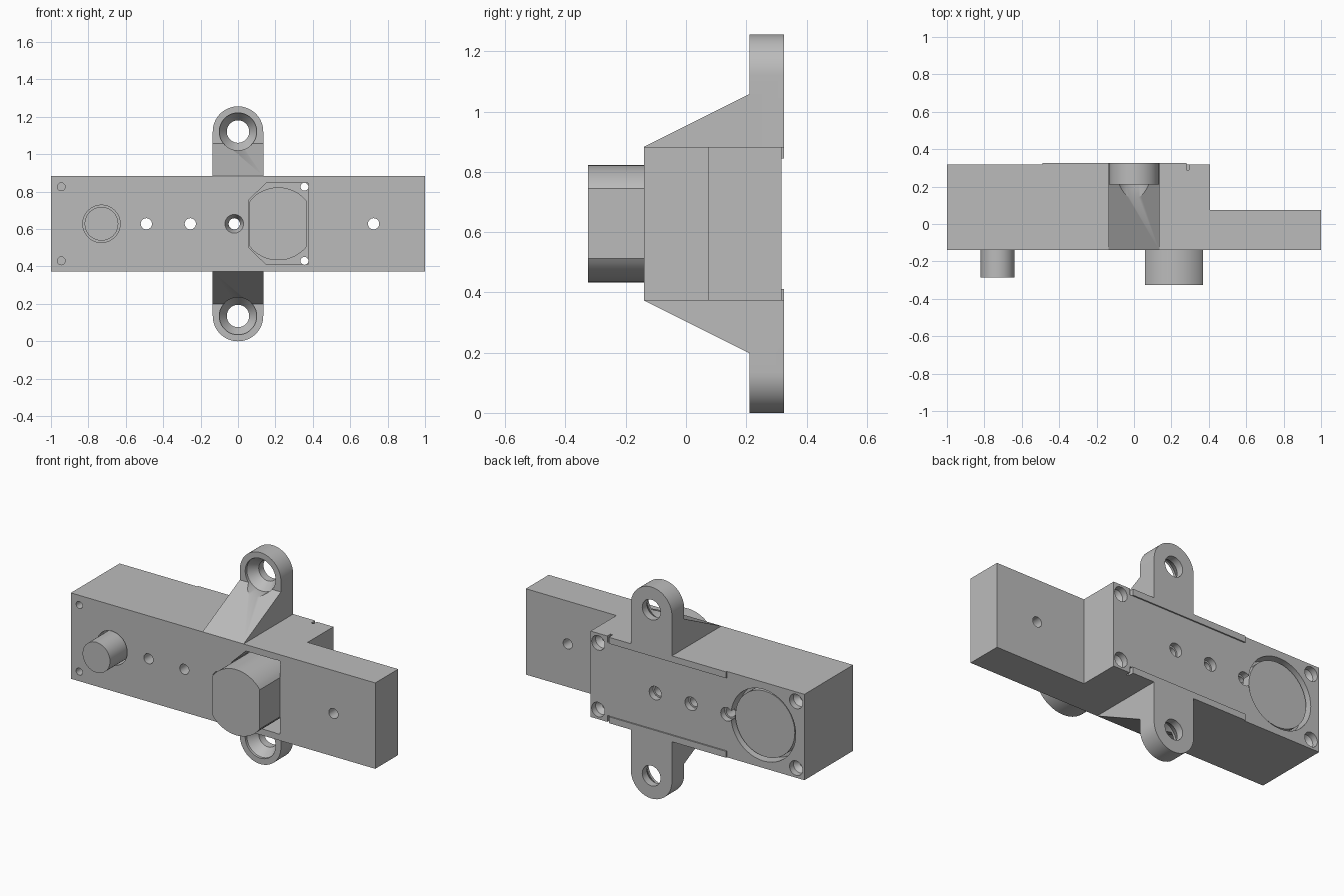
import bpy, bmesh
from math import cos, sin, pi, radians

MID = 0.628          # height of the horizontal symmetry plane
FRONT, BACK = -0.14, 0.317
HALF = 0.255         # half height of the body

cube = bpy.data.objects.get("Cube")
if cube:
    bpy.data.objects.remove(cube, do_unlink=True)

grey = bpy.data.materials.new("plain grey")
grey.use_nodes = True
grey.diffuse_color = (0.5, 0.5, 0.5, 1)
grey.node_tree.nodes["Principled BSDF"].inputs["Base Color"].default_value = (0.5, 0.5, 0.5, 1)


def finish(name, bm):
    bmesh.ops.recalc_face_normals(bm, faces=bm.faces)
    mesh = bpy.data.meshes.new(name)
    bm.to_mesh(mesh)
    bm.free()
    mesh.materials.append(grey)
    ob = bpy.data.objects.new(name, mesh)
    bpy.context.collection.objects.link(ob)
    return ob


def prism(name, points, lo, hi, axis):
    """Extrude a 2D outline along an axis; the outline uses the other two in order."""
    bm = bmesh.new()
    rings = []
    for level in (lo, hi):
        ring = []
        for p in points:
            co = list(p)
            co.insert("xyz".index(axis), level)
            ring.append(bm.verts.new(co))
        rings.append(ring)
        bm.faces.new(ring)
    n = len(points)
    for i in range(n):
        j = (i + 1) % n
        bm.faces.new((rings[0][i], rings[0][j], rings[1][j], rings[1][i]))
    return finish(name, bm)


def box(name, x0, x1, y0, y1, z0, z1):
    return prism(name, [(x0, y0), (x1, y0), (x1, y1), (x0, y1)], z0, z1, "z")


def lathe(name, x, z, profile, n=48):
    """Solid of revolution about the depth axis, from (radius, y) pairs."""
    bm = bmesh.new()
    rings = [[bm.verts.new((x + r * cos(2 * pi * i / n), y, z + r * sin(2 * pi * i / n)))
              for i in range(n)] for r, y in profile]
    bm.faces.new(rings[0])
    bm.faces.new(rings[-1])
    for a, b in zip(rings, rings[1:]):
        for i in range(n):
            j = (i + 1) % n
            bm.faces.new((a[i], a[j], b[j], b[i]))
    return finish(name, bm)


def boolean(target, tool, operation="DIFFERENCE"):
    mod = target.modifiers.new("boolean", "BOOLEAN")
    mod.operation, mod.solver, mod.object = operation, "EXACT", tool
    bpy.context.view_layer.objects.active = target
    bpy.ops.object.modifier_apply(modifier=mod.name)
    bpy.data.objects.remove(tool, do_unlink=True)


def smooth(ob):
    bpy.ops.object.select_all(action="DESELECT")
    ob.select_set(True)
    bpy.context.view_layer.objects.active = ob
    bpy.ops.object.shade_smooth_by_angle(angle=radians(30))


# Main body with the thinner arm
body = prism("body", [(-1, FRONT), (1, FRONT), (1, 0.075), (0.405, 0.075),
                      (0.405, BACK), (-1, BACK)], MID - HALF, MID + HALF, "z")

# Pocket for the large knob
boolean(body, prism("pocket_cutter", [(0.055, MID - 0.125), (0.15, MID - 0.217), (0.375, MID - 0.217),
                                      (0.375, MID + 0.217), (0.15, MID + 0.217), (0.055, MID + 0.125)],
                    -0.3, 0.2, "y"))

# Rotor recess and shaft bore
boolean(body, lathe("rotor_cutter", -0.73, MID, [(0.1, -0.3), (0.1, 0.24), (0.213, 0.24), (0.213, 0.5)]))

# Row of through holes
for x in (-0.49, -0.255):
    boolean(body, lathe("hole_cutter", x, MID, [(0.03, -0.3), (0.03, 0.28), (0.04, 0.28), (0.04, 0.5)], 32))
boolean(body, lathe("hole_cutter", -0.02, MID, [(0.05, -0.3), (0.05, FRONT), (0.03, -0.1), (0.03, 0.28),
                                                (0.04, 0.28), (0.04, 0.5)], 32))
boolean(body, lathe("hole_cutter", 0.725, MID, [(0.03, -0.3), (0.03, 0.3)], 32))

# Corner screw holes and small slots beside the rails
for s in (-1, 1):
    z = MID + s * 0.198
    boolean(body, lathe("screw_cutter", 0.355, z, [(0.021, -0.3), (0.021, 0.25), (0.043, 0.28), (0.043, 0.5)], 32))
    boolean(body, lathe("screw_cutter", -0.945, z, [(0.021, 0.1), (0.021, 0.25), (0.043, 0.28), (0.043, 0.5)], 32))
    boolean(body, lathe("pin_cutter", -0.945, z, [(0.021, -0.3), (0.021, -0.05)], 32))
    z0, z1 = sorted((MID + s * 0.217, MID + s * 0.4))
    boolean(body, box("slot_cutter", 0.28, 0.295, 0.288, 0.5, z0, z1))
smooth(body)

# Mounting ears with sloping gussets and back rails
for s, side in ((1, "upper"), (-1, "lower")):
    arc = [(0.135 * cos(pi * i / 32), MID + s * (0.493 + 0.135 * sin(pi * i / 32))) for i in range(33)]
    base = MID + s * 0.217
    ear = prism(side + "_ear", [(0.135, base)] + arc + [(-0.135, base)], 0.21, 0.325, "y")
    gusset = prism("gusset", [(FRONT, MID + s * HALF), (0.21, MID + s * 0.43), (0.25, MID + s * 0.43),
                              (0.25, MID + s * 0.23), (FRONT, MID + s * 0.23)], -0.135, 0.135, "x")
    boolean(ear, gusset, "UNION")
    boolean(ear, lathe("countersink_cutter", 0, MID + s * 0.493,
                       [(0.1, -0.3), (0.1, 0.225), (0.06, 0.28), (0.06, 0.5)]))
    # Keep the ear clear of the central bore and pocket inside the body
    inner = [MID + s * 0.22, MID + s * 0.2549]
    boolean(ear, box("clearance_cutter", -0.3, 0.3, -0.3, 0.2, min(inner), max(inner)))
    smooth(ear)
    z0, z1 = sorted((base, MID + s * HALF))
    box(side + "_rail", -0.49, 0.28, 0.3, 0.325, z0, z1)

# Large knob: a round bar with two flat sides
flat = []
for i in range(64):
    a = 2 * pi * (i + 0.5) / 64
    flat.append((0.215 + max(-0.155, min(0.155, 0.195 * cos(a))), MID + 0.195 * sin(a)))
smooth(prism("large_knob", flat, -0.325, 0.2, "y"))

# Rotor: small front shaft with its back disc
smooth(lathe("rotor", -0.73, MID, [(0.09, -0.287), (0.09, 0.25), (0.195, 0.25), (0.195, 0.3)]))
